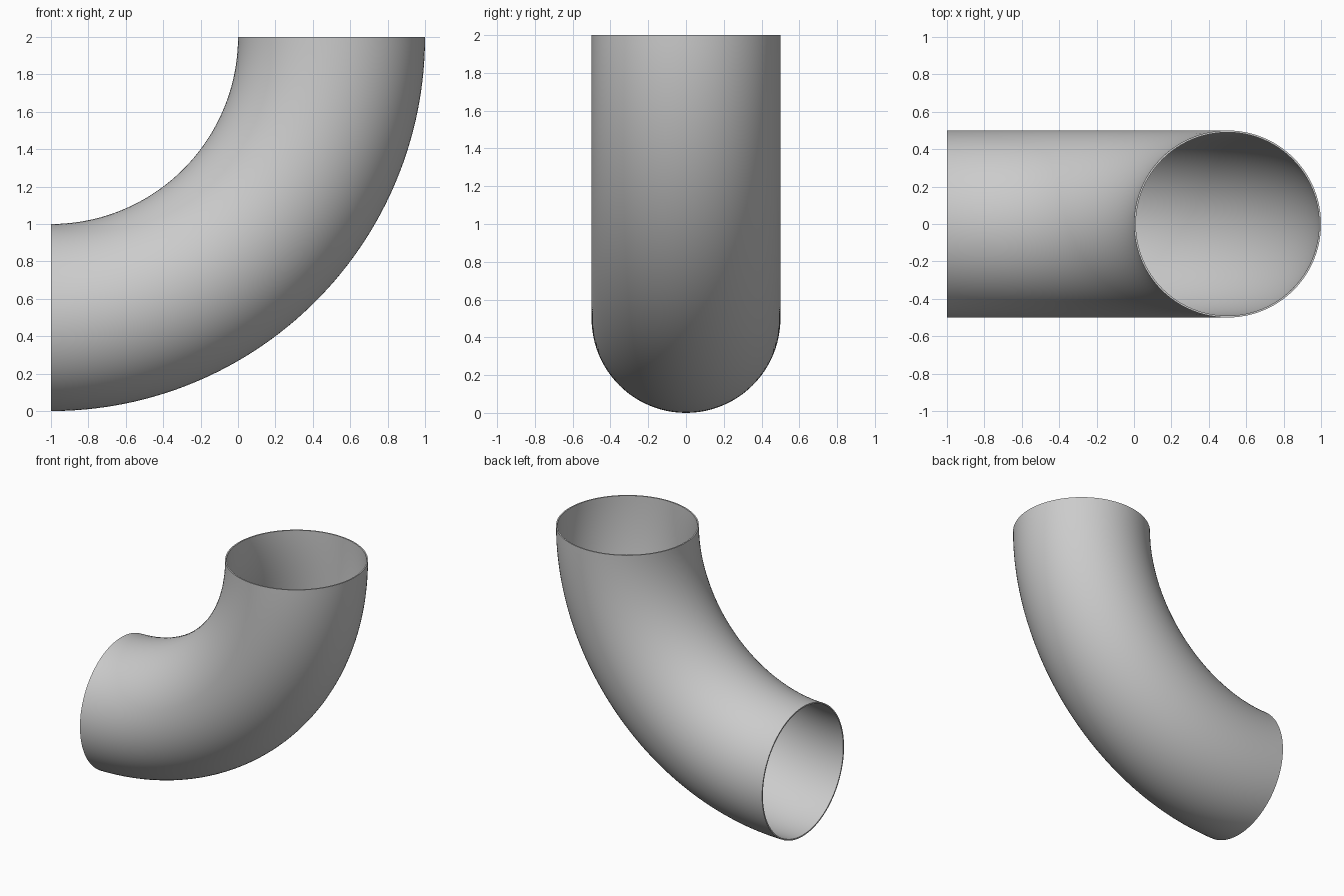
import bpy
import bmesh
from math import sin, cos, pi, radians

SIDES, STEPS = 96, 64
BEND, OUTER, INNER = 1.5, 0.5, 0.49

cube = bpy.data.objects.get("Cube")
if cube:
    bpy.data.objects.remove(cube, do_unlink=True)

# Plain grey material
grey = bpy.data.materials.new("light grey")
grey.use_nodes = True
colour = (0.6, 0.6, 0.6, 1)
grey.diffuse_color = colour
grey.node_tree.nodes["Principled BSDF"].inputs["Base Color"].default_value = colour

bm = bmesh.new()


def ring(radius, turn):
    """One circular section of the bend, turned from the side mouth to the top mouth."""
    verts = []
    for i in range(SIDES):
        a = 2 * pi * i / SIDES
        reach = BEND + radius * cos(a)
        verts.append(bm.verts.new((-1 + reach * sin(turn), radius * sin(a), 2 - reach * cos(turn))))
    return verts


def join(first, second):
    for i in range(SIDES):
        j = (i + 1) % SIDES
        bm.faces.new((first[i], first[j], second[j], second[i]))


# Outer and inner walls swept through a quarter turn
turns = [pi / 2 * s / STEPS for s in range(STEPS + 1)]
outer = [ring(OUTER, t) for t in turns]
inner = [ring(INNER, t) for t in turns]
for wall in (outer, inner):
    for first, second in zip(wall, wall[1:]):
        join(first, second)

# Flat rims closing the wall at both mouths
for end in (0, -1):
    join(outer[end], inner[end])

bmesh.ops.recalc_face_normals(bm, faces=bm.faces)
mesh = bpy.data.meshes.new("pipe_elbow")
bm.to_mesh(mesh)
bm.free()
mesh.materials.append(grey)

elbow = bpy.data.objects.new("pipe_elbow", mesh)
bpy.context.collection.objects.link(elbow)
bpy.ops.object.select_all(action="DESELECT")
elbow.select_set(True)
bpy.context.view_layer.objects.active = elbow
bpy.ops.object.shade_smooth_by_angle(angle=radians(30))
